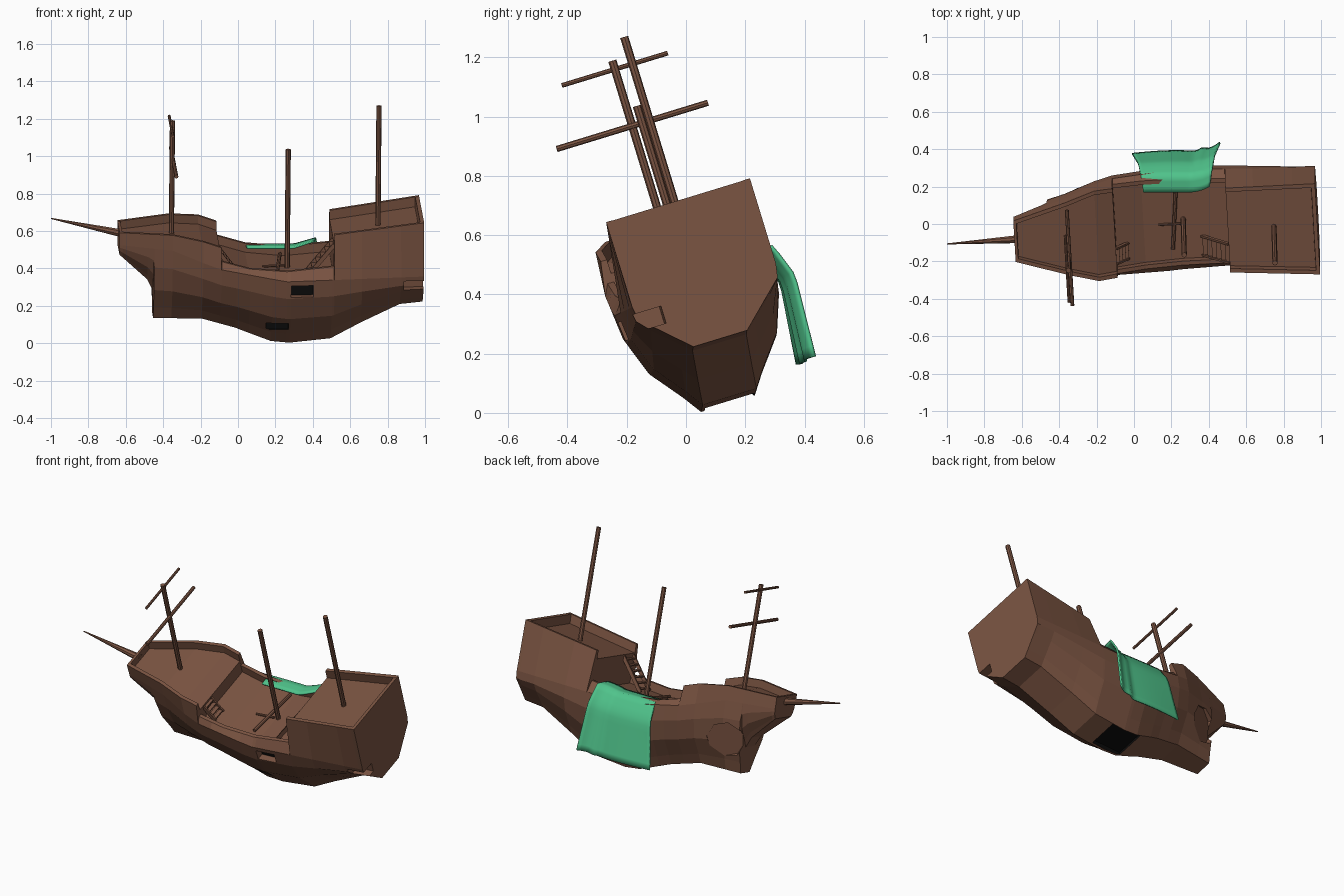
import bpy, bmesh, math
from mathutils import Matrix, Vector

if "Cube" in bpy.data.objects:
    bpy.data.objects.remove(bpy.data.objects["Cube"])

# Ship frame: bow at -x, slightly yawed and heeled over on its side
SHIP = (Matrix.Translation((0, 0, -0.006)) @ Matrix.Rotation(math.radians(17), 4, 'X')
        @ Matrix.Translation((0, 0.131, 0)) @ Matrix.Rotation(math.radians(3.2), 4, 'Z'))


def material(name, rgb):
    m = bpy.data.materials.new(name)
    m.diffuse_color = (*rgb, 1)
    m.use_nodes = True
    m.node_tree.nodes["Principled BSDF"].inputs["Base Color"].default_value = m.diffuse_color
    return m


WOOD = material("brown_wood", (0.2, 0.09, 0.055))
GREEN = material("green_cloth", (0.08, 0.55, 0.26))
BLACK = material("black_inside", (0.004, 0.004, 0.004))


def finish(bm, name, mats=(WOOD,), matrix=SHIP):
    bmesh.ops.recalc_face_normals(bm, faces=bm.faces[:])
    me = bpy.data.meshes.new(name)
    bm.to_mesh(me)
    bm.free()
    for m in mats:
        me.materials.append(m)
    ob = bpy.data.objects.new(name, me)
    ob.matrix_world = matrix
    bpy.context.collection.objects.link(ob)
    return ob


def add_rod(bm, a, b, r1, r2=None, sides=8):
    a, b = Vector(a), Vector(b)
    d = b - a
    mat = Matrix.Translation((a + b) / 2) @ d.to_track_quat('Z', 'Y').to_matrix().to_4x4()
    bmesh.ops.create_cone(bm, cap_ends=True, segments=sides, radius1=r1,
                          radius2=r1 if r2 is None else r2, depth=d.length, matrix=mat)


def rod(name, a, b, r1, r2=None):
    bm = bmesh.new()
    add_rod(bm, a, b, r1, r2)
    return finish(bm, name)


def add_box(bm, c, size, rot=Matrix()):
    bmesh.ops.create_cube(bm, size=1, matrix=Matrix.Translation(c) @ rot @ Matrix.Diagonal((*size, 1)))


def curve(pts, x):
    for (x0, y0), (x1, y1) in zip(pts, pts[1:]):
        if x <= x1:
            return y0 + (y1 - y0) * max(0, x - x0) / (x1 - x0)
    return pts[-1][1]


# Hull lines along the length: keel profile, shoulder and rail
BOW, STERN = -.64, .983
KEEL_Z = [(BOW, .5), (-.49, .35), (-.46, .285), (-.457, .13), (-.2, .13), (-.02, .08),
          (.17, .005), (.27, -.006), (.49, .015), (.65, .1), (.86, .2), (STERN, .212)]
KEEL_HALF = [(BOW, .09), (-.46, .05), (.1, .095)]
SHOULDER_Z = [(BOW, .56), (-.36, .55), (-.1, .46), (.25, .39), (STERN, .4)]
SHOULDER_HALF = [(BOW, .112), (-.36, .2), (-.15, .268), (.2, .28), (STERN, .254)]
RAIL_Z = [(BOW, .63), (-.36, .637), (-.2, .613), (-.103, .578), (-.101, .5), (.05, .455),
          (.25, .435), (.5, .458), (.502, .635), (STERN, .7)]
RAIL_HALF = [(BOW, .115), (-.2, .252), (.5, .236), (STERN, .254)]
BULWARK = [(BOW, .001), (-.625, .001), (-.623, .045), (.96, .055), (.962, .001), (STERN, .001)]
BILGE = [(0, 0), (.24, .16), (.7, .43), (.95, .75), (1, 1)]   # keel-to-shoulder section shape

bm = bmesh.new()
rings = []
for x in sorted({p[0] for p in KEEL_Z + RAIL_Z + BULWARK}):
    kh, kz = curve(KEEL_HALF, x), curve(KEEL_Z, x)
    sh, sz = curve(SHOULDER_HALF, x), curve(SHOULDER_Z, x)
    rh, rz = curve(RAIL_HALF, x), curve(RAIL_Z, x)
    flat = max(0, (x - .5) / (STERN - .5))   # the bilge straightens toward the stern
    half = []
    for a, b in BILGE:
        if a < .95:
            b += (a * .79 - b) * flat
        half.append((kh + (sh - kh) * a, kz + (sz - kz) * b))
    half += [(rh, rz), (rh - .022, rz), (rh - .022, rz - curve(BULWARK, x))]
    pts = half + [(-h, w) for h, w in reversed(half)]
    rings.append([bm.verts.new((x, h, w)) for h, w in pts])
for a, b in zip(rings, rings[1:]):
    for i in range(len(a)):
        j = (i + 1) % len(a)
        bm.faces.new((a[i], a[j], b[j], b[i]))
bm.faces.new(rings[0])
bm.faces.new(rings[-1])
hull = finish(bm, "hull", (WOOD, BLACK))


# Holes broken into the hull: black where the dark inside shows
def cut(bm, black):
    bmesh.ops.recalc_face_normals(bm, faces=bm.faces[:])
    for f in bm.faces:
        f.material_index = 1 if black(f) else 0
    cutter = finish(bm, "hole_cutter", (WOOD, BLACK))
    cutter.hide_render = True
    mod = hull.modifiers.new("hole", 'BOOLEAN')
    mod.operation = 'DIFFERENCE'
    mod.solver = 'EXACT'
    mod.object = cutter
    bpy.context.view_layer.objects.active = hull
    bpy.ops.object.modifier_apply(modifier=mod.name)
    bpy.data.objects.remove(cutter)


def cut_box(centre, size, black):
    bm = bmesh.new()
    add_box(bm, centre, size)
    cut(bm, black)


cut_box((.33, -.31, .332), (.12, .17, .065), lambda f: f.normal.y > .5)   # side window
cut_box((.248, .005, .0), (.215, .175, .06), lambda f: True)              # hole in the bottom
cut_box((.2, -.2, .11), (.12, .1, .045), lambda f: True)                  # hole in the bilge
cut_box((.94, -.23, .345), (.13, .14, .06), lambda f: False)              # notch at the stern quarter
bm = bmesh.new()                                                          # octagonal breach near the bow
add_rod(bm, (-.37, .135, .32), (-.45, .305, .26), .112)
cut(bm, lambda f: False)

# Masts, yards, bowsprit and fallen spars
for name, x, foot, top in (("front_mast", -.354, .55, 1.215), ("middle_mast", .266, .36, 1.045),
                           ("rear_mast", .752, .58, 1.28)):
    rod(name, (x - .003, 0, foot), (x + .003, 0, top), .014)
for name, x, half, z, r in (("upper_yard", -.358, .187, 1.185, .008), ("lower_yard", -.345, .267, .985, .0105)):
    rod(name, (x, -half, z), (x, half, z), r)
rod("bowsprit", (-.625, 0, .592), (-1.0, .02, .675), .022, .003)
rod("fallen_spar", (.20, -.16, .405), (.235, .19, .405), .01)
rod("broken_spar", (.13, -.02, .40), (.25, -.02, .405), .007)


# Ladders up to the raised decks
def ladder(name, lo, hi, width, steps):
    lo, hi = Vector(lo), Vector(hi)
    d = hi - lo
    bm = bmesh.new()
    tilt = Matrix.Rotation(-math.atan2(d.z, d.x), 4, 'Y')
    for s in (-1, 1):
        add_box(bm, (lo + hi) / 2 + Vector((0, s * width / 2, 0)), (d.length, .01, .022), tilt)
    for i in range(steps):
        add_box(bm, lo + d * (i + .5) / steps, (.024, width, .007))
    finish(bm, name)


ladder("rear_ladder", (.36, -.15, .395), (.505, -.15, .57), .105, 6)
ladder("front_ladder", (-.04, -.145, .435), (-.105, -.145, .525), .085, 4)

# Torn sail hanging over the far rail, built upright in world space
SAIL_Y = [(0, .17), (.22, .255), (.45, .322), (1, .375)]
SAIL_Z = [(0, .51), (.22, .53), (.45, .435), (1, .165)]
N, K = 24, 14
bm = bmesh.new()
grid = []
for i in range(N + 1):
    u = i / N
    flare = max(0, (u - .7) / .3)
    fold = math.exp(-((u - .8) / .05) ** 2)
    row = []
    for k in range(K + 1):
        p = k / K
        x = .05 - .06 * p + (.355 + .115 * p) * u
        y = curve(SAIL_Y, p) + .015 * math.sin(math.pi * u) * p + flare ** 2 * (.03 + .03 * p) + .015 * fold * p
        z = curve(SAIL_Z, p) + flare * (.035 - .01 * p)
        row.append(bm.verts.new((x, y, z)))
    grid.append(row)
for i in range(N):
    for k in range(K):
        bm.faces.new((grid[i][k], grid[i + 1][k], grid[i + 1][k + 1], grid[i][k + 1]))
sail = finish(bm, "torn_sail", (GREEN,), Matrix())
sail.data.shade_smooth()
solid = sail.modifiers.new("thickness", 'SOLIDIFY')
solid.thickness = .01
solid.offset = 0
